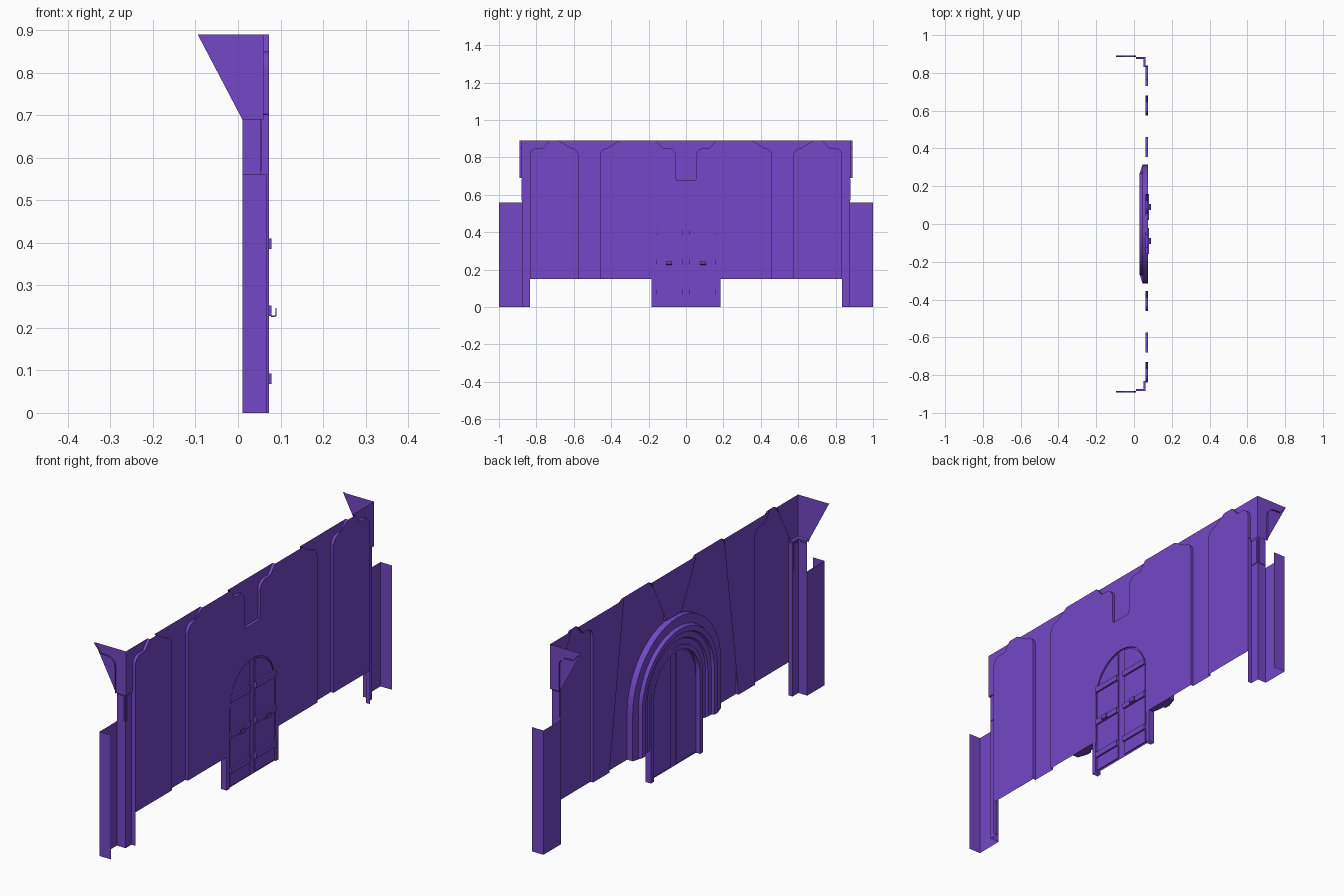
import bpy, bmesh, math

if "Cube" in bpy.data.objects:
    bpy.data.objects.remove(bpy.data.objects["Cube"])

mat = bpy.data.materials.new("purple")
mat.diffuse_color = (0.17, 0.065, 0.57, 1)
mat.use_nodes = True
mat.node_tree.nodes["Principled BSDF"].inputs["Base Color"].default_value = mat.diffuse_color


def make(name, bm):
    """Turn a half-model bmesh (y >= 0) into an object mirrored across y."""
    bmesh.ops.remove_doubles(bm, verts=bm.verts, dist=1e-5)
    bmesh.ops.recalc_face_normals(bm, faces=bm.faces)
    me = bpy.data.meshes.new(name)
    bm.to_mesh(me)
    bm.free()
    me.materials.append(mat)
    ob = bpy.data.objects.new(name, me)
    bpy.context.collection.objects.link(ob)
    m = ob.modifiers.new("mirror", 'MIRROR')
    m.use_axis = (False, True, False)
    m.merge_threshold = 0.0001
    return ob


def sheet(bm, pts):
    """Flat polygon from 3D points, triangulated because it may be concave."""
    f = bm.faces.new([bm.verts.new(p) for p in pts])
    bmesh.ops.triangulate(bm, faces=[f])


def ribbon(bm, a, b):
    """Quad strip between two matching rows of points."""
    va = [bm.verts.new(p) for p in a]
    vb = [bm.verts.new(p) for p in b]
    for i in range(len(va) - 1):
        bm.faces.new((va[i], va[i + 1], vb[i + 1], vb[i]))


def box(bm, x0, x1, y0, y1, z0, z1):
    vs = bmesh.ops.create_cube(bm, size=1)['verts']
    for v in vs:
        v.co = ((x0 + x1) / 2 + v.co.x * (x1 - x0), (y0 + y1) / 2 + v.co.y * (y1 - y0),
                (z0 + z1) / 2 + v.co.z * (z1 - z0))


def at_x(x, pts):
    return [(x, u, z) for u, z in pts]


def at_y(y, pts):
    return [(u, y, z) for u, z in pts]


def at_z(z, pts):
    return [(x, y, z) for x, y in pts]


def flare(u, s):
    """Bracket outline widening from a vertical edge at u toward direction s."""
    arc = [(u + s * 0.04 * (1 - math.cos(t)), 0.81 + 0.04 * math.sin(t))
           for t in [math.radians(15 * i) for i in range(7)]]
    return arc + [(u + s * 0.07, 0.85), (u + s * 0.105, 0.89)]


XW, XP = 0.073, 0.06      # wall panel plane, pilaster plane
ZC = 0.36                 # spring line of the arch
SEG = 12


def arch(r, zb):
    """Half arch path from the crown down to the foot."""
    a = [(r * math.sin(math.pi / 2 * i / SEG), ZC + r * math.cos(math.pi / 2 * i / SEG))
         for i in range(SEG + 1)]
    return a + [(r, zb)]


# Edges where panels step back to pilasters
edge_key = [(0, 0.68), (0.055, 0.68)] + flare(0.055, 1)
edge_in = [(0.46, 0.15)] + flare(0.46, -1)
edge_out = [(0.575, 0.15)] + flare(0.575, 1)
edge_corner = [(0.835, 0.15)] + flare(0.835, -1)

# Centre panel with door opening, and side panel
bm = bmesh.new()
sheet(bm, at_x(XW, edge_key + edge_in[::-1] + [(0.185, 0.15), (0.185, 0)] + arch(0.165, 0)[::-1]))
sheet(bm, at_x(XW, edge_out + edge_corner[::-1]))
for e in (edge_key, edge_in, edge_out, edge_corner):
    ribbon(bm, at_x(XW, e), at_x(XP, e))
make("wall_panels", bm)

# Pilasters and the short one above the arch
bm = bmesh.new()
sheet(bm, at_x(XP, edge_in + edge_out[::-1]))
make("pilasters", bm)
bm = bmesh.new()
sheet(bm, at_x(XP, edge_key + [(0, 0.89)]))
make("short_centre_pilaster", bm)

# Corner pilaster wrapping onto the neighbouring wall, with its side bracket
bm = bmesh.new()
YC = 0.883
sheet(bm, at_x(XP, [(YC, 0.69), (0.835, 0.69)] + flare(0.835, -1) + [(YC, 0.89)]))
side = [(0.01, 0.69)] + flare(0.01, -1)
sheet(bm, at_y(YC, [(XP, 0.69)] + side + [(XP, 0.89)]))
ribbon(bm, at_y(YC, side), at_y(YC + 0.008, side))
make("corner_bracket", bm)

# Lower corner pier, its ledge, and inset frames
bm = bmesh.new()
pier = [(XW, 0.835), (0.054, 0.835), (0.054, 0.877), (0.01, 0.877)]
upper = [(XW, 0.838), (XP, 0.838), (XP, YC), (0.01, YC)]
ledge = [(XW, 0.832), (0.05, 0.832), (0.05, 0.873), (0.01, 0.873)]
ribbon(bm, at_z(0, pier), at_z(0.69, pier))
ribbon(bm, at_z(0.69, pier), at_z(0.693, ledge))
ribbon(bm, at_z(0.693, ledge), at_z(0.70, ledge))
ribbon(bm, at_z(0.70, ledge), at_z(0.703, upper))
make("corner_pier", bm)
bm = bmesh.new()
box(bm, 0.051, 0.057, 0.841, 0.871, 0.57, 0.685)
box(bm, 0.015, 0.048, 0.874, 0.88, 0.57, 0.685)
make("pier_inset_panels", bm)

# End column, open behind
bm = bmesh.new()
col = [(0.01, 0.877), (0.01, 1.0), (0.068, 1.0)]
ribbon(bm, at_z(0, col), at_z(0.56, col))
make("end_column", bm)

# Stepped arch mouldings around the door
bm = bmesh.new()
prof = [(0.315, XW), (0.315, 0.045), (0.275, 0.045), (0.268, 0.03), (0.245, 0.03),
        (0.24, 0.042), (0.215, 0.042), (0.21, 0.05), (0.185, 0.05)]
for (r0, x0), (r1, x1) in zip(prof, prof[1:]):
    ribbon(bm, at_x(x0, arch(r0, 0.15)), at_x(x1, arch(r1, 0.15)))
sheet(bm, [(x, r, 0.15) for r, x in prof + [(0.185, XW)]])
make("arch_moulding", bm)
bm = bmesh.new()
jamb = [(0.185, XW), (0.185, 0.045), (0.165, 0.045), (0.165, XW)]
for (r0, x0), (r1, x1) in zip(jamb, jamb[1:]):
    ribbon(bm, at_x(x0, arch(r0, 0)), at_x(x1, arch(r1, 0)))
make("door_jamb", bm)

# Door backing and raised leaf
bm = bmesh.new()
sheet(bm, at_x(0.066, [(0, 0)] + arch(0.165, 0)))
make("door_backing", bm)
bm = bmesh.new()
R = 0.158
a0 = math.asin(0.02 / R)
top = [(R * math.sin(t), ZC + R * math.cos(t))
       for t in [a0 + (math.pi / 2 - a0) * i / SEG for i in range(SEG + 1)]]
leaf = [(0.02, 0.008)] + top + [(R, 0.008)]
for x in (0.062, 0.071):
    sheet(bm, at_x(x, leaf))
ribbon(bm, at_x(0.062, leaf + leaf[:1]), at_x(0.071, leaf + leaf[:1]))
make("door_leaf", bm)

# Cross bars
bm = bmesh.new()
for z in (0.068, 0.228, 0.385):
    box(bm, 0.069, 0.079, 0.02, 0.16, z, z + 0.025)
make("door_bars", bm)

# Hooked handles
bm = bmesh.new()
outer = [(0.078, 0.225), (0.087, 0.225), (0.091, 0.229), (0.091, 0.246)]
inner = [(0.078, 0.229), (0.086, 0.229), (0.088, 0.231), (0.088, 0.246)]
loop = outer + inner[::-1]
for y in (0.075, 0.107):
    sheet(bm, at_y(y, loop))
ribbon(bm, at_y(0.075, loop + loop[:1]), at_y(0.107, loop + loop[:1]))
make("door_handle", bm)
